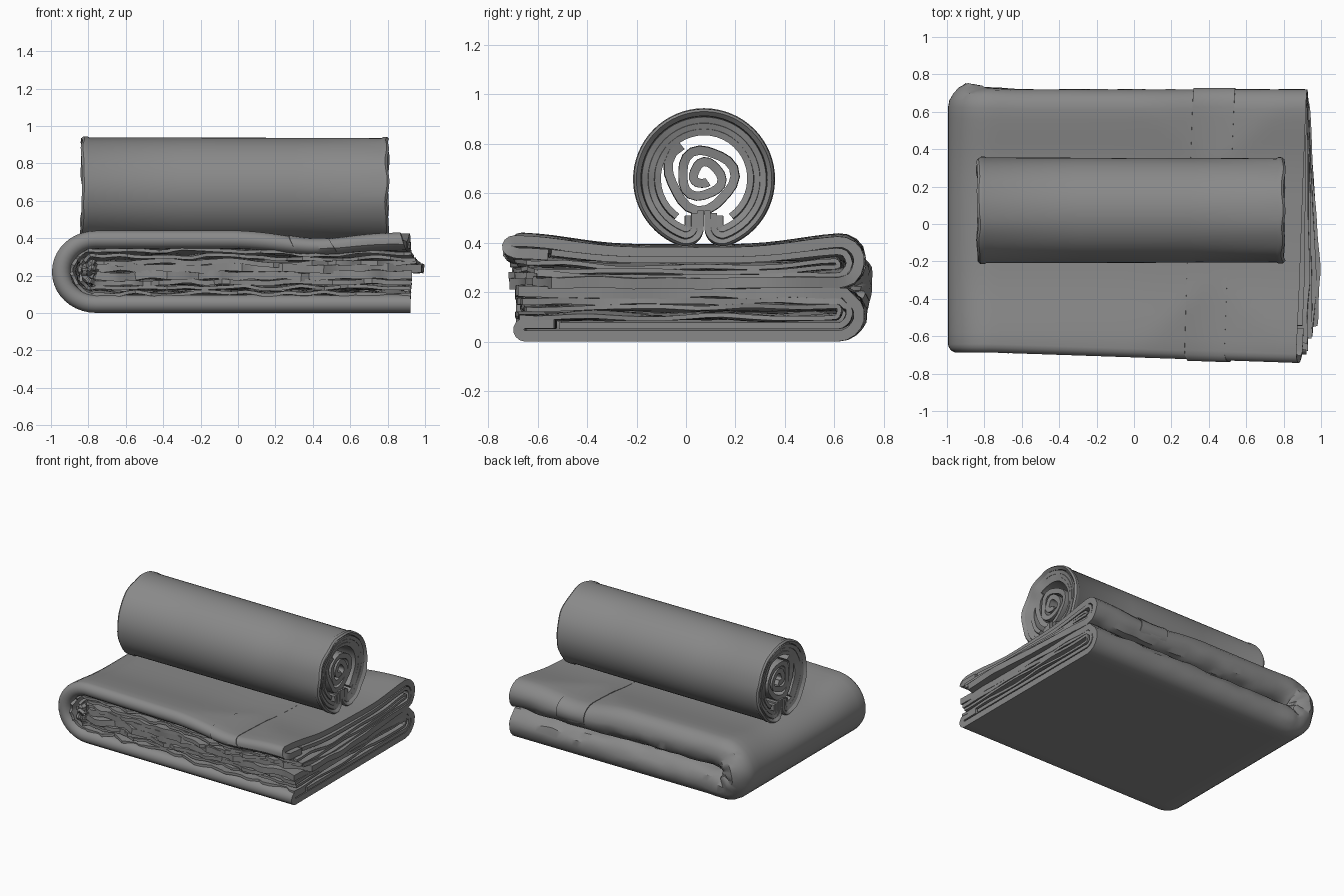
import bpy, bmesh, math
from mathutils import Vector, noise

cube = bpy.data.objects.get("Cube")
if cube:
    bpy.data.objects.remove(cube, do_unlink=True)

GREY = (0.25, 0.25, 0.25, 1)
cloth = bpy.data.materials.new("grey cloth")
cloth.use_nodes = True
cloth.diffuse_color = GREY
cloth.node_tree.nodes["Principled BSDF"].inputs["Base Color"].default_value = GREY


def sheet(name, rows, thickness):
    """Skin a grid of points and give it cloth thickness."""
    bm = bmesh.new()
    grid = [[bm.verts.new(p) for p in row] for row in rows]
    for a, b in zip(grid, grid[1:]):
        for i in range(len(a) - 1):
            bm.faces.new((a[i], a[i + 1], b[i + 1], b[i]))
    bmesh.ops.recalc_face_normals(bm, faces=bm.faces)
    mesh = bpy.data.meshes.new(name)
    bm.to_mesh(mesh)
    bm.free()
    mesh.materials.append(cloth)
    obj = bpy.data.objects.new(name, mesh)
    bpy.context.collection.objects.link(obj)
    solid = obj.modifiers.new("thickness", 'SOLIDIFY')
    solid.thickness, solid.offset = thickness, 0
    bpy.ops.object.select_all(action='DESELECT')
    obj.select_set(True)
    bpy.context.view_layer.objects.active = obj
    bpy.ops.object.modifier_apply(modifier="thickness")
    bpy.ops.object.shade_smooth_by_angle(angle=math.radians(35))


def lerp(a, b, t):
    return a + (b - a) * t


# ---- Folded towel: a U-shaped stack bent in half at the left edge ----
HALF, FOLD_X, BEND = 0.22, -0.76, 0.2


def top_height(x, y):
    sag = 0.055 * math.exp(-(y / 0.5) ** 4)
    dip = 0.045 * math.exp(-((x - 0.42) / 0.25) ** 2)
    return 0.445 - max(sag, dip) - 0.15 * min(sag, dip) - 0.015 * max(0, x)


def drape(s, y, n):
    """s runs from the lower free end, round the fold, to the upper free end."""
    arm = max(0, (abs(s) - BEND) / (1 - BEND))
    depth = n / HALF
    if s > BEND:
        end = 0.885 + 0.05 * y + 0.14 * depth * min(1, max(0, (0.8 - y) / 1.1))
    else:
        end = 0.92 + 0.01 * depth
    x = lerp(FOLD_X, end, arm)
    # the front edge slants, and the upper leaves fan out at the free end
    front = max(0, -y / 0.7)
    y -= front * 0.065 * (x + 0.95) / 1.8
    if s > BEND:
        y += front * max(0, n - 0.06) * 1.2 * max(0, arm - 0.7) / 0.3
    elif s < -BEND:
        y += front * 0.05 * arm
    if arm > 0:
        if s < 0:
            return Vector((x, y, n))
        return Vector((x, y, HALF + (top_height(x, y) - HALF) * (1 - depth)))
    angle = -math.pi / 2 * s / BEND
    reach = HALF - n
    x = FOLD_X - 1.08 * reach * math.cos(angle)
    up = top_height(FOLD_X, y) - HALF if s > 0 else HALF
    return Vector((x, y, HALF - math.sin(angle) * reach * up / HALF))


def arc(y, n, r, a0, a1, steps):
    return [(y + r * math.cos(a), n + r * math.sin(a))
            for a in (lerp(a0, a1, i / steps) for i in range(steps + 1))]


def fold_profile(front_low, front_high, back, low, high, steps=22):
    """Sideways U: out along the low leaf, round the back, home on the high leaf."""
    r = (high - low) / 2
    pts = [(lerp(front_low, back - r, i / steps), low) for i in range(steps)]
    pts += arc(back - r, low + r, r, -math.pi / 2, math.pi / 2, 9)
    pts += [(lerp(back - r, front_high, i / steps), high) for i in range(1, steps + 1)]
    return pts


def hem_lip(front, low, r, length):
    """Rounded turn-under along the front edge of the outer leaf."""
    tuck = [(front + length, low + 2 * r), (front + length / 2, low + 2 * r)]
    return tuck + arc(front + r, low + r, r, math.pi / 2, math.pi * 1.5, 7)[:-1]


def folded_sheet(name, profile, s0, s1, steps, thickness, crumple):
    rows = []
    for j in range(steps + 1):
        s = lerp(s0, s1, j / steps)
        row = []
        for i, (y, n) in enumerate(profile):
            seed = Vector((s * 16, y * 4, n * 60))
            deep = min(1, max(0, (n - 0.07) / 0.03))
            wave = crumple * deep * noise.noise(seed)
            corner = max(0, 1 - abs(s) / 0.3) * max(0, (y - 0.45) / 0.27)
            bulge = corner * (0.02 + 0.04 * noise.noise(seed * 0.8))
            if i in (0, len(profile) - 1):
                y += 0.04 * deep * noise.noise(seed * 1.7)
            row.append(drape(s, y + bulge, min(0.212, n + wave)))
        rows.append(row)
    sheet(name, rows, thickness)


FRONT = -0.66
outer = hem_lip(FRONT, 0.023, 0.026, 0.14)
outer += fold_profile(FRONT + 0.026, -0.65, 0.7, 0.023, 0.198)
middle = fold_profile(-0.5, -0.65, 0.66, 0.064, 0.166)
inner = fold_profile(-0.65, -0.64, 0.62, 0.105, 0.138)
for label, profile, thick in (("outer", outer, 0.044), ("middle", middle, 0.026),
                              ("inner", inner, 0.018)):
    folded_sheet("folded_towel_" + label, profile, -1, 1, 100, thick, 0.02)

# Woven hem band that crosses the upper half, lying just proud of the outer leaf
band = hem_lip(FRONT - 0.026, -0.005, 0.053, 0.06)
band += fold_profile(FRONT + 0.027, 0.6, 0.727, -0.005, 0.2)
folded_sheet("hem_band", band, 0.712, 0.818, 12, 0.006, 0)

# ---- Rolled towel: slit rings around a loose scroll ----
ROLL_Y, ROLL_Z, R, CORNER = 0.073, 0.657, 0.284, 0.075


def slit_ring(d, leg):
    """Ring inset by d, with both ends tucked up into a slit at the bottom."""
    cx = CORNER
    cz = -math.sqrt((R - CORNER) ** 2 - CORNER ** 2)
    turn = math.atan2(cz, cx)
    half = arc(0, 0, R - d, math.pi / 2, turn, 28)[:-1]
    half += arc(cx, cz, CORNER - d, turn, -math.pi, 9)
    half.append((d, leg))
    return [(-y, z) for y, z in reversed(half[1:])] + half


def scroll(turns=2.5, steps=54):
    pts = []
    for i in range(steps + 1):
        t = i / steps
        a = 2.2 + t * turns * math.tau
        r = lerp(0.152, 0.025, t) * (1 + 0.08 * math.sin(3 * a + 4 * t))
        pts.append((r * math.cos(a), 0.012 + r * math.sin(a)))
    return pts


def rolled_sheet(name, profile, inset, thickness, rim):
    x0, x1 = -0.83 + inset, 0.795 - inset
    rows = []
    for x, grow in ((x0, 0.99), (x0 + 0.008, rim), (x0 + 0.022, rim), (x0 + 0.032, 1),
                    (-0.3, 0.995), (0.3, 0.99),
                    (x1 - 0.03, 0.985), (x1 - 0.02, rim - 0.01), (x1 - 0.008, rim - 0.01),
                    (x1, 0.98)):
        rows.append([(x + 0.012 * noise.noise(Vector((y * 9, z * 9, x))),
                      ROLL_Y + y * grow, ROLL_Z + z * grow) for y, z in profile])
    sheet(name, rows, thickness)


for k, (label, leg) in enumerate((("outer", -0.13), ("middle", -0.14), ("inner", -0.15))):
    rolled_sheet("rolled_towel_" + label, slit_ring(0.014 + 0.026 * k, leg),
                 0.006 * k, 0.025, 1.018 if k == 0 else 1)
lining = arc(0, 0.003, 0.191, -0.95, math.pi + 0.95, 34)
rolled_sheet("rolled_towel_lining", lining, 0.015, 0.026, 1)
rolled_sheet("rolled_towel_core", scroll(), 0.02, 0.036, 1)
